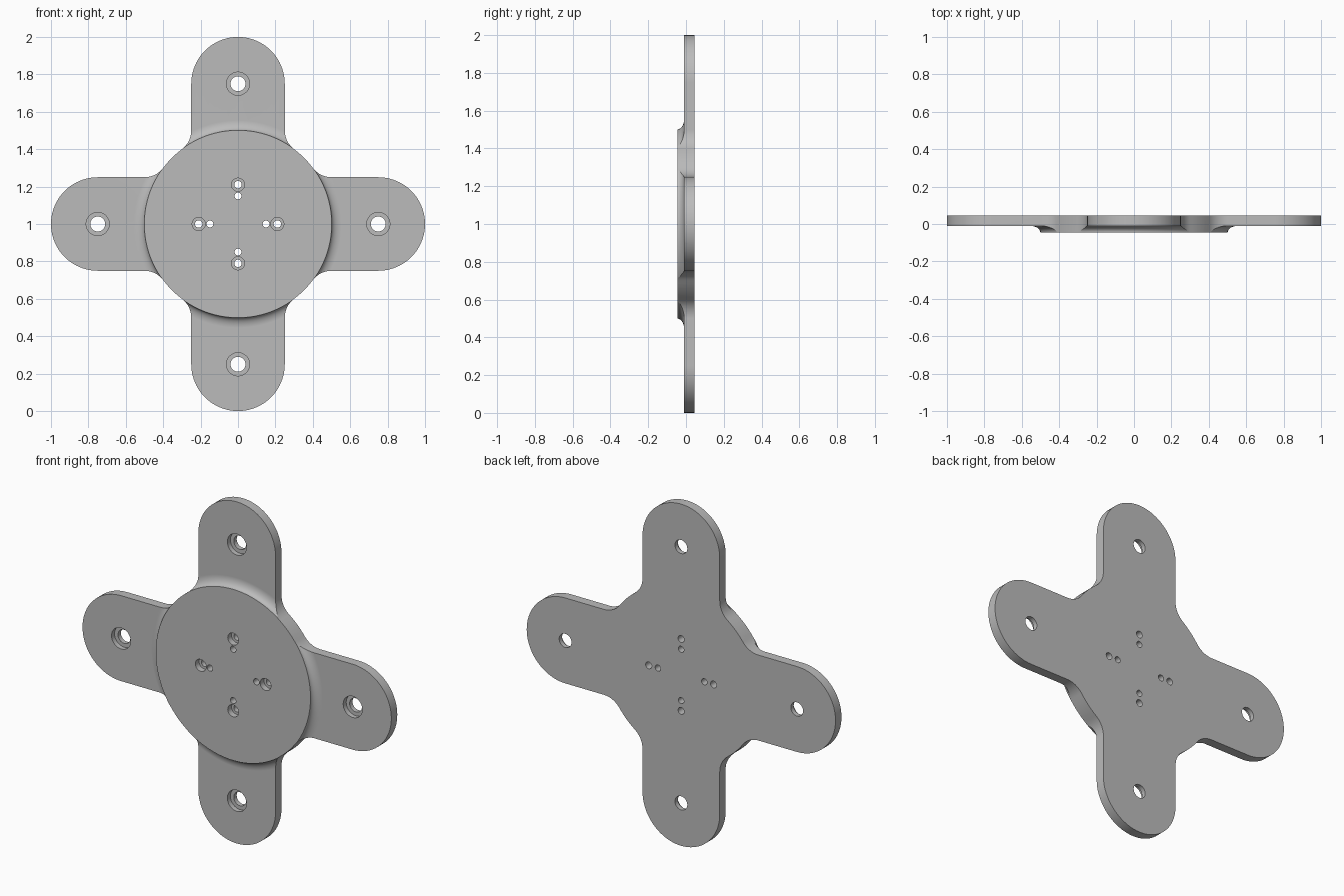
import bpy, bmesh, math
from mathutils import Matrix, Vector

if "Cube" in bpy.data.objects:
    bpy.data.objects.remove(bpy.data.objects["Cube"])

CENTRE_Z = 1.0
FRONT, PLATE, BACK = -0.045, -0.01, 0.045   # hub face, arm face, rear face


def arc(cx, cz, r, a0, a1, n):
    """Points (x, z) along an arc, angles in degrees."""
    return [(cx + r * math.cos(a), cz + r * math.sin(a))
            for a in (math.radians(a0 + (a1 - a0) * i / n) for i in range(n + 1))]


def finish(bm, name):
    bmesh.ops.remove_doubles(bm, verts=bm.verts, dist=1e-5)
    bmesh.ops.recalc_face_normals(bm, faces=bm.faces)
    mesh = bpy.data.meshes.new(name)
    bm.to_mesh(mesh)
    bm.free()
    obj = bpy.data.objects.new(name, mesh)
    bpy.context.collection.objects.link(obj)
    return obj


def lathe(bm, profile, cx, cz, steps):
    """Revolve an (radius, y) profile about the front-to-back axis."""
    verts = [bm.verts.new((cx + r, y, cz)) for r, y in profile]
    edges = [bm.edges.new(pair) for pair in zip(verts, verts[1:])]
    bmesh.ops.spin(bm, geom=verts + edges, cent=(cx, 0, cz), axis=(0, 1, 0),
                   angle=math.tau, steps=steps, use_merge=False)


def boolean(target, cutter, operation):
    mod = target.modifiers.new(operation.lower(), "BOOLEAN")
    mod.operation, mod.solver, mod.object = operation, "EXACT", cutter
    cutter.hide_render = True
    bpy.context.view_layer.objects.active = target
    bpy.ops.object.modifier_apply(modifier=mod.name)
    bpy.data.objects.remove(cutter)


# Four-armed outline: one arm with its fillets and hub arc, turned four times
hub_angle = math.degrees(math.atan2(4, 3))
arm = arc(0.375, 0.5, 0.125, 180 + hub_angle, 180, 10)
arm += arc(0, 0.75, 0.25, 0, 180, 40)
arm += arc(-0.375, 0.5, 0.125, 0, -hub_angle, 10)
arm += arc(0, 0, 0.5, 180 - hub_angle, 90 + hub_angle, 6)[1:-1]

bm = bmesh.new()
ring = []
for quarter in range(4):
    turn = Matrix.Rotation(quarter * math.pi / 2, 2)
    for point in arm:
        x, z = turn @ Vector(point)
        ring.append(bm.verts.new((x, BACK, z + CENTRE_Z)))
face = bm.faces.new(ring)
moved = bmesh.ops.extrude_face_region(bm, geom=[face])["geom"]
bmesh.ops.translate(bm, vec=(0, -0.15, 0),
                    verts=[v for v in moved if isinstance(v, bmesh.types.BMVert)])
plate = finish(bm, "four_arm_mounting_plate")

# Raised round hub flowing into the flat arms
bm = bmesh.new()
hollow = [(0.501 + 0.054 * (1 - math.cos(t)), PLATE + (FRONT - PLATE) * (1 - math.sin(t)))
          for t in (i * math.pi / 20 for i in range(11))]
lathe(bm, [(0, FRONT)] + hollow + [(1.2, PLATE), (1.2, 0.1), (0, 0.1)], 0, CENTRE_Z, 128)
boolean(plate, finish(bm, "hub_envelope"), "INTERSECT")

# Screw holes: stepped at the arm ends and hub, plain pin holes further in
bm = bmesh.new()
for quarter in range(4):
    a = quarter * math.pi / 2
    for dist, bore, wide, floor in ((0.75, 0.04, 0.062, 0.018),
                                    (0.21, 0.02, 0.035, -0.01),
                                    (0.15, 0.018, 0, 0)):
        profile = [(0, -0.1)]
        if wide:
            profile += [(wide, -0.1), (wide, floor), (bore, floor)]
        else:
            profile += [(bore, -0.1)]
        profile += [(bore, 0.1), (0, 0.1)]
        lathe(bm, profile, dist * math.cos(a), CENTRE_Z + dist * math.sin(a), 32)
boolean(plate, finish(bm, "hole_cutters"), "DIFFERENCE")

# Plain grey finish
grey = bpy.data.materials.new("plain_grey")
grey.use_nodes = True
colour = (0.5, 0.5, 0.5, 1)
grey.diffuse_color = colour
grey.node_tree.nodes["Principled BSDF"].inputs["Base Color"].default_value = colour
plate.data.materials.clear()
plate.data.materials.append(grey)

# Smooth curves, crisp edges
bpy.ops.object.select_all(action="DESELECT")
plate.select_set(True)
bpy.context.view_layer.objects.active = plate
bpy.ops.object.shade_smooth_by_angle(angle=math.radians(30))
weighted = plate.modifiers.new("flat_face_normals", "WEIGHTED_NORMAL")
weighted.keep_sharp = True
